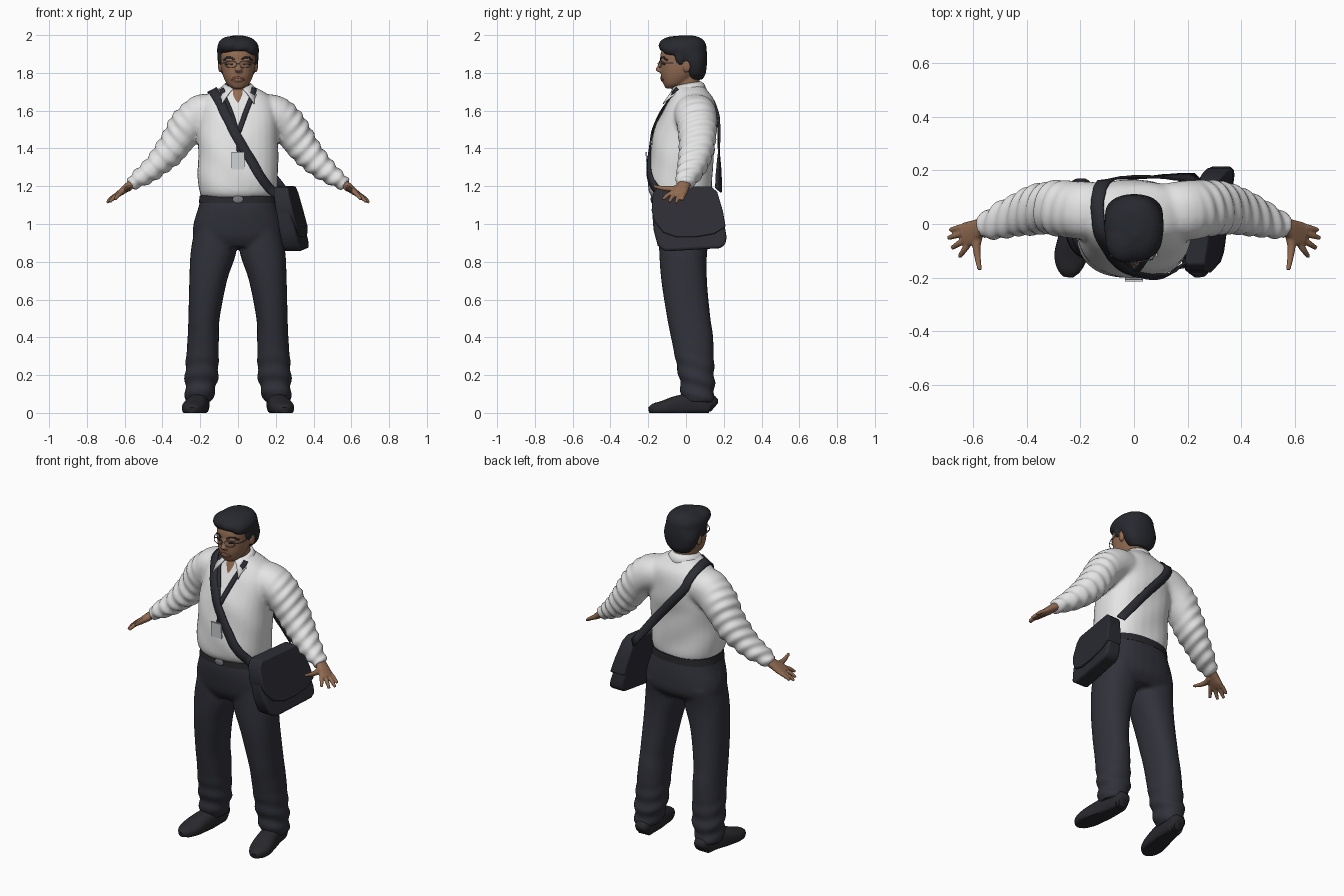
import bpy, bmesh, math
from mathutils import Vector
from mathutils.bvhtree import BVHTree

if "Cube" in bpy.data.objects:
    bpy.data.objects.remove(bpy.data.objects["Cube"])

X, Y = Vector((1, 0, 0)), Vector((0, 1, 0))


def material(name, rgb):
    m = bpy.data.materials.new(name)
    m.diffuse_color = (*rgb, 1)
    m.use_nodes = True
    m.node_tree.nodes["Principled BSDF"].inputs["Base Color"].default_value = m.diffuse_color
    return m


SHIRT = material("white_shirt", (0.78, 0.78, 0.78))
CLOTH = material("dark_trousers", (0.031, 0.032, 0.043))
HAIR = material("black_hair", (0.021, 0.022, 0.028))
SKIN = material("skin", (0.29, 0.15, 0.085))
LIPS = material("lips", (0.2, 0.085, 0.055))
BAG = material("bag_fabric", (0.025, 0.026, 0.034))
LEATHER = material("black_leather", (0.022, 0.022, 0.027))
BADGE = material("badge_card", (0.68, 0.69, 0.7))
METAL = material("grey_metal", (0.2, 0.2, 0.21))


def spline(pts, k):
    """Catmull-Rom curve through points of any dimension."""
    p = [Vector(q) for q in pts]
    p = [p[0] * 2 - p[1]] + p + [p[-1] * 2 - p[-2]]
    out = []
    for a, b, c, d in zip(p, p[1:], p[2:], p[3:]):
        for i in range(k):
            t = i / k
            out.append((b * 2 + (c - a) * t + (a * 2 - b * 5 + c * 4 - d) * t * t
                        + (b * 3 - a - c * 3 + d) * t ** 3) * 0.5)
    return out + [p[-2]]


def loft(bm, secs, ref=None, e=2.2, n=28, k=4):
    """Closed skin over sections (x, y, z, half width, half depth)."""
    rows, rings = spline(secs, k), []
    for i, s in enumerate(rows):
        u, v, c = X, Y, Vector(s[:3])
        if ref:
            t = Vector(rows[min(i + 1, len(rows) - 1)][:3]) - Vector(rows[max(i - 1, 0)][:3])
            t.normalize()
            u = (ref - t * ref.dot(t)).normalized()
            v = t.cross(u)
        ring = []
        for j in range(n):
            ca, sa = math.cos(math.tau * j / n), math.sin(math.tau * j / n)
            q = c + u * s[3] * math.copysign(abs(ca) ** (2 / e), ca) \
                + v * s[4] * math.copysign(abs(sa) ** (2 / e), sa)
            q.z = max(q.z, 0)
            ring.append(bm.verts.new(q))
        rings.append(ring)
    for a, b in zip(rings, rings[1:]):
        for j in range(n):
            bm.faces.new((a[j], a[(j + 1) % n], b[(j + 1) % n], b[j]))
    bm.faces.new(rings[0])
    bm.faces.new(rings[-1])


def ball(bm, c, r):
    res = bmesh.ops.create_uvsphere(bm, u_segments=20, v_segments=12, radius=1)
    for v in res["verts"]:
        v.co = Vector(c) + Vector((v.co.x * r[0], v.co.y * r[1], v.co.z * r[2]))


def finish(name, bm, mat, voxel=0, smooth=4, fold=None, angle=50):
    """Make the object; with a voxel size, overlapping volumes are fused."""
    bmesh.ops.recalc_face_normals(bm, faces=bm.faces)
    me = bpy.data.meshes.new(name)
    bm.to_mesh(me)
    bm.free()
    ob = bpy.data.objects.new(name, me)
    bpy.context.collection.objects.link(ob)
    if voxel:
        r = ob.modifiers.new("fuse", "REMESH")
        r.mode, r.voxel_size = "VOXEL", voxel
        s = ob.modifiers.new("soften", "SMOOTH")
        s.factor, s.iterations = 0.5, smooth
        dg = bpy.context.evaluated_depsgraph_get()
        me = bpy.data.meshes.new_from_object(ob.evaluated_get(dg))
        ob.modifiers.clear()
        ob.data = me
    if fold:
        moves = [v.normal * fold(v.co) for v in me.vertices]
        for v, m in zip(me.vertices, moves):
            v.co += m
    me.materials.clear()
    me.materials.append(mat)
    for p in me.polygons:
        p.use_smooth = True
        p.material_index = 0
    me.set_sharp_from_angle(angle=math.radians(angle))
    return ob


def flip(secs, s):
    return [(q[0] * s, *q[1:]) for q in secs]


def tree(ob):
    return BVHTree.FromPolygons([v.co for v in ob.data.vertices], [p.vertices[:] for p in ob.data.polygons])


def ribbon(name, guide, width, body, mat, lift=0.004, thick=0.008, k=6):
    """Band following a guide, pushed out so it lies on the body."""
    def push(p):
        loc, nor, _, _ = body.find_nearest(p)
        return loc + nor * lift if (p - loc).dot(nor) < lift else p
    bm, pts, prev = bmesh.new(), [push(p) for p in spline(guide, k)], None
    for i, p in enumerate(pts):
        t = pts[min(i + 1, len(pts) - 1)] - pts[max(i - 1, 0)]
        side = t.cross(body.find_nearest(p)[1]).normalized() * width / 2
        row = [bm.verts.new(push(p + side * f)) for f in (-1, 0, 1)]
        if prev:
            for j in (0, 1):
                bm.faces.new((prev[j], prev[j + 1], row[j + 1], row[j]))
        prev = row
    ob = finish(name, bm, mat)
    ob.modifiers.new("thickness", "SOLIDIFY").thickness = thick
    ob.modifiers["thickness"].offset = 0
    return ob


# Shirt: torso and both sleeves fused
bm = bmesh.new()
loft(bm, [(0, -.02, 1.135, .19, .15), (0, -.03, 1.17, .205, .168), (0, -.032, 1.26, .213, .172),
          (0, -.02, 1.4, .212, .168), (0, -.002, 1.5, .212, .165), (0, .02, 1.6, .205, .143),
          (0, .03, 1.66, .185, .118), (0, .025, 1.7, .14, .092), (0, .015, 1.73, .08, .078)], e=2.4)
for s in (1, -1):
    loft(bm, flip([(.1, .05, 1.59, .1, .095), (.19, .05, 1.58, .11, .105), (.26, .058, 1.53, .105, .097),
                   (.315, .06, 1.45, .097, .09), (.37, .052, 1.375, .09, .078), (.45, .028, 1.295, .076, .062),
                   (.53, 0, 1.235, .057, .044), (.572, -.012, 1.208, .045, .036)], s), Y)


def sleeve_fold(p):
    w = min(max((abs(p.x) - .24) / .08, 0), 1)
    return w * .0045 * math.sin(75 * (abs(p.x) - p.z) + 25 * p.y) + .002 * math.sin(22 * p.x + 30 * p.z)


shirt = finish("shirt", bm, SHIRT, .011, 5, sleeve_fold)

# Shirt collar: flared band with two points
bm, prev = bmesh.new(), None
for i in range(33):
    t = i / 16 - 1
    th, f, sg = math.radians(160) * t, abs(t) ** 6, math.copysign(1, t)
    sx, cy = math.sin(th), math.cos(th)
    row = [bm.verts.new(q) for q in ((.068 * sx, .078 * cy, 1.755 - .035 * t * t),
                                     (.082 * sx + .015 * sg * f, .005 + .09 * cy, 1.745 - .045 * t * t),
                                     (.108 * sx + .05 * sg * f, .01 + .105 * cy - .035 * f, 1.7 - .062 * f))]
    if prev:
        for j in (0, 1):
            bm.faces.new((prev[j], prev[j + 1], row[j + 1], row[j]))
    prev = row
finish("collar", bm, SHIRT).modifiers.new("thickness", "SOLIDIFY").thickness = .007

# Trousers: hips and legs fused
bm = bmesh.new()
loft(bm, [(0, -.02, 1.15, .195, .152), (0, -.018, 1.08, .212, .162), (0, -.01, 1, .236, .16),
          (0, -.005, .93, .238, .15), (0, -.01, .88, .225, .115)], e=2.4)
for s in (1, -1):
    loft(bm, flip([(.12, -.005, .97, .11, .14), (.13, -.015, .85, .121, .127), (.158, -.01, .7, .1, .121),
                   (.18, .015, .5, .083, .115), (.184, .032, .4, .083, .112), (.193, .055, .2, .088, .095),
                   (.2, .062, .12, .08, .09), (.21, .062, .055, .068, .085)], s), e=2.2)
finish("trousers", bm, CLOTH, .011, 4,
       lambda p: .005 * math.sin(70 * p.z + 20 * p.y) * min(max((.35 - p.z) / .2, 0), 1))

# Belt and buckle
bm = bmesh.new()
loft(bm, [(0, -.02, 1.11, .208, .16), (0, -.02, 1.152, .202, .158)], e=2.4, n=48, k=1)
finish("belt", bm, LEATHER)
bm = bmesh.new()
ball(bm, (0, -.181, 1.13), (.028, .006, .02))
finish("belt_buckle", bm, METAL)

for s, side in ((1, "left"), (-1, "right")):
    # Shoe
    bm = bmesh.new()
    loft(bm, flip([(.2, .15, .03, .03, .03), (.2, .125, .045, .048, .055), (.207, .04, .045, .054, .06),
                   (.222, -.05, .035, .06, .055), (.236, -.12, .025, .062, .04), (.243, -.17, .02, .045, .03),
                   (.246, -.196, .015, .02, .015)], s), X, 2.5)
    finish(side + "_shoe", bm, LEATHER)
    # Hand: palm, four fingers and thumb fused
    bm = bmesh.new()
    loft(bm, flip([(.54, 0, 1.228, .033, .026), (.585, -.018, 1.195, .036, .022), (.615, -.035, 1.172, .046, .018),
                   (.64, -.044, 1.155, .042, .013)], s), Y)
    for a, b in (((.62, -.006, 1.165), (.688, -.022, 1.125)), ((.63, -.03, 1.16), (.695, -.053, 1.113)),
                 ((.628, -.056, 1.16), (.68, -.09, 1.116)), ((.615, -.07, 1.168), (.652, -.123, 1.13))):
        m = [(p + q) / 2 for p, q in zip(a, b)]
        loft(bm, flip([(*a, .012, .012), (m[0], m[1], m[2] + .004, .0115, .0115), (*b, .008, .008)], s),
             Vector((0, 0, 1)), n=12)
    loft(bm, flip([(.58, -.03, 1.19, .02, .018), (.588, -.08, 1.186, .016, .015), (.584, -.125, 1.19, .012, .012),
                   (.576, -.172, 1.2, .008, .008)], s), X, n=12)
    finish(side + "_hand", bm, SKIN, .005, 2)

# Head: neck, skull, nose and ears fused
bm = bmesh.new()
loft(bm, [(0, -.03, 1.635, .03, .07), (0, -.01, 1.69, .055, .068), (0, .005, 1.74, .06, .065), (0, .01, 1.82, .062, .07)])
loft(bm, [(0, -.08, 1.718, .03, .028), (0, -.062, 1.74, .058, .057), (0, -.042, 1.78, .078, .089),
          (0, -.032, 1.82, .088, .102), (0, -.026, 1.86, .092, .11), (0, -.02, 1.9, .094, .115),
          (0, -.015, 1.95, .08, .1), (0, -.01, 1.975, .05, .06)])
loft(bm, [(.002, -.128, 1.868, .009, .01), (.003, -.14, 1.835, .011, .013), (.004, -.146, 1.815, .019, .015),
          (.003, -.132, 1.802, .014, .01)], n=14)
for s in (1, -1):
    ball(bm, (.094 * s, .005, 1.835), (.012, .02, .034))
    ball(bm, (.035 * s, -.118, 1.868), (.03, .016, .01))
ball(bm, (0, -.122, 1.765), (.03, .013, .013))
head = finish("head", bm, SKIN, .006, 3)
face = tree(head)

# Hair: cap with a side-swept fringe
bm = bmesh.new()
loft(bm, [(0, .048, 1.765, .055, .04), (0, .05, 1.8, .088, .055), (0, .042, 1.85, .106, .069),
          (0, .025, 1.885, .109, .087), (0, -.012, 1.918, .111, .122), (0, -.016, 1.95, .106, .122),
          (0, -.008, 1.98, .08, .095), (0, 0, 1.997, .035, .045)])
ball(bm, (-.035, -.06, 1.945), (.072, .086, .05))
ball(bm, (.055, -.04, 1.925), (.053, .085, .045))
for s in (1, -1):
    ball(bm, (.09 * s, -.03, 1.885), (.018, .028, .045))
finish("hair", bm, HAIR, .008, 3)

# Brows, eyes, mouth and spectacles
for s in (1, -1):
    ribbon("brow", [(.016 * s, -.11, 1.872), (.036 * s, -.105, 1.878), (.062 * s, -.09, 1.868)], .009, face, HAIR, .002, .004)
    ribbon("eye", [(.022 * s, -.11, 1.847), (.035 * s, -.105, 1.849), (.048 * s, -.1, 1.847)], .007, face, HAIR, .002, .003)
    bm = bmesh.new()
    rim = [(s * (.038 + .031 * math.cos(a)), -.144 + .012 * (.5 + .5 * math.cos(a)), 1.845 + .018 * math.sin(a), .0022, .0022)
           for a in [math.tau * i / 16 for i in range(17)]]
    loft(bm, rim, Vector((.05, 1, .05)), n=6, k=2)
    loft(bm, flip([(.069, -.13, 1.852, .002, .003), (.09, -.09, 1.852, .002, .003), (.1, 0, 1.855, .002, .003)], s), X, n=6)
    loft(bm, flip([(0, -.15, 1.85, .002, .002), (.01, -.146, 1.848, .002, .002)], s), Y, n=6)
    finish("spectacles", bm, METAL)
ribbon("mouth", [(-.028, -.11, 1.768), (0, -.12, 1.77), (.028, -.11, 1.768)], .009, face, LIPS, .002, .004)

# Lanyard and badge
body = tree(shirt)
for s in (1, -1):
    ribbon("lanyard", [(.075 * s, -.03, 1.7), (.066 * s, -.07, 1.65), (.035 * s, -.12, 1.57), (.004 * s, -.15, 1.48)],
           .026, body, BAG, .006)
ribbon("lanyard_drop", [(0, -.15, 1.49), (0, -.17, 1.43), (0, -.18, 1.375)], .014, body, BAG, .006, .005)
bm = bmesh.new()
bmesh.ops.create_cube(bm, size=1)
for v in bm.verts:
    v.co = Vector((v.co.x * .068, -.207 + v.co.y * .008 - v.co.z * .008, 1.335 + v.co.z * .092))
finish("badge", bm, BADGE, angle=30)

# Shoulder strap running over the right shoulder to the bag
ribbon("bag_strap", [(.23, -.15, 1.14), (.125, -.16, 1.225), (.06, -.17, 1.34), (0, -.15, 1.45), (-.06, -.1, 1.56),
                     (-.105, -.04, 1.66), (-.125, .03, 1.69), (-.125, .1, 1.66), (-.09, .165, 1.58),
                     (.07, .175, 1.39), (.24, .172, 1.18)], .05, body, BAG, .007, .009)


def bag_part(name, profile, grow, bevel):
    """Side profile (y, z) extruded sideways, leaning out along the hip."""
    bm = bmesh.new()
    sides = []
    for d in (-1, 1):
        sides.append([bm.verts.new((.243 + .15 * y + (1.19 - z) * .19
                                    + d * (.032 + (1.2 - z) * .05 + (grow if d > 0 else 0)), y, z)) for y, z in profile])
    n = len(profile)
    for j in range(n):
        bm.faces.new((sides[0][j], sides[0][(j + 1) % n], sides[1][(j + 1) % n], sides[1][j]))
    bm.faces.new(sides[0])
    bm.faces.new(sides[1])
    ob = finish(name, bm, BAG, angle=40)
    b = ob.modifiers.new("round", "BEVEL")
    b.width, b.segments, b.limit_method, b.angle_limit = bevel, 3, "ANGLE", math.radians(40)


bag_part("bag_body", [(-.15, 1.18), (.13, 1.185), (.165, 1.15), (.2, 1.02), (.215, .93), (.208, .89), (.18, .872),
                      (-.11, .855), (-.15, .885), (-.172, .97), (-.178, 1.05), (-.172, 1.14)], 0, .016)
bag_part("bag_flap", [(-.15, 1.195), (.13, 1.2), (.165, 1.17), (.195, 1.07), (.21, .985), (.15, .948), (.05, .93),
                      (-.05, .93), (-.12, .955), (-.165, 1.01), (-.182, 1.07), (-.175, 1.16)], .014, .008)
